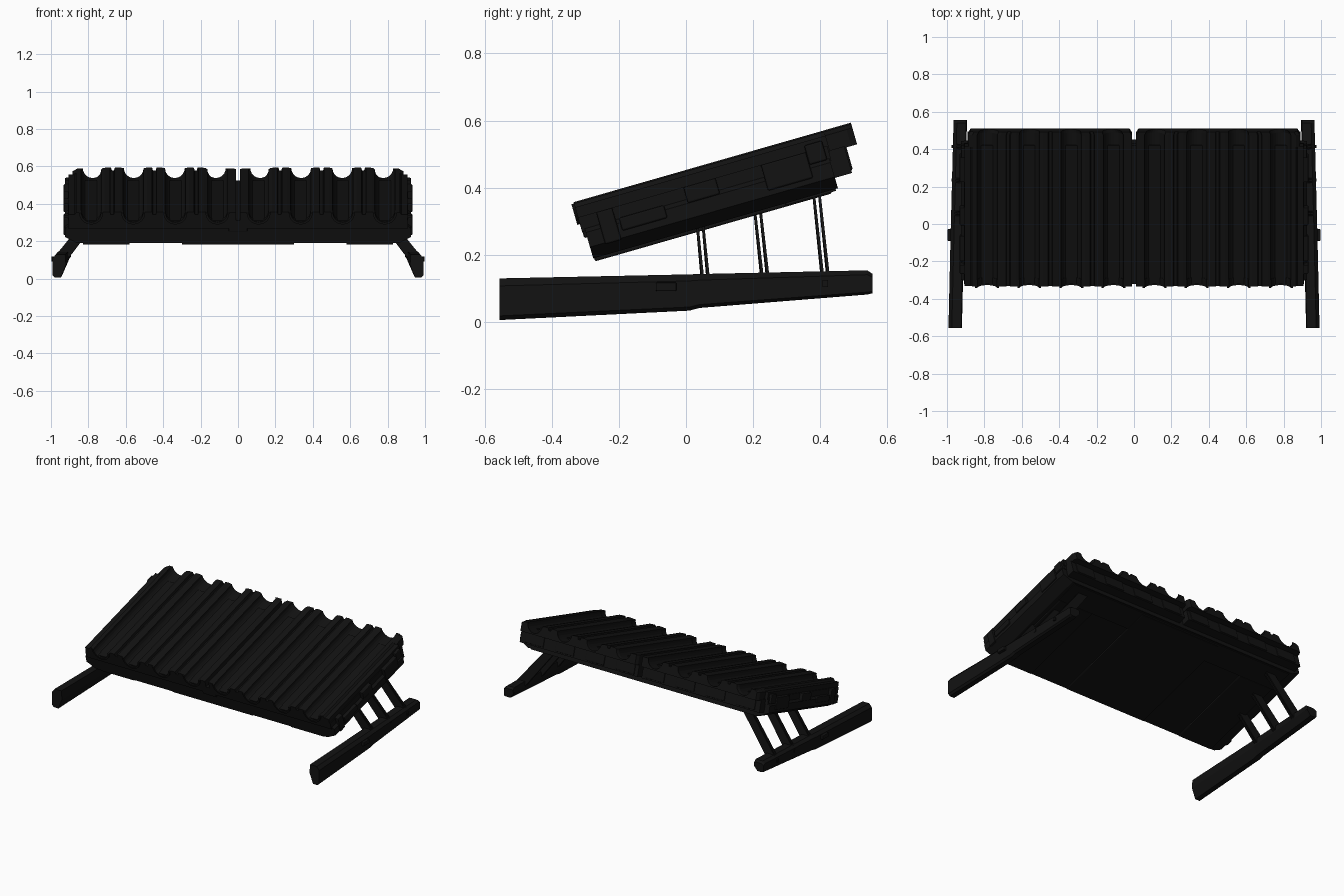
import bpy, bmesh, math
from mathutils import Matrix

if "Cube" in bpy.data.objects:
    bpy.data.objects.remove(bpy.data.objects["Cube"])

black = bpy.data.materials.new("black_metal")
black.diffuse_color = (0.006, 0.006, 0.006, 1)
black.use_nodes = True
black.node_tree.nodes["Principled BSDF"].inputs["Base Color"].default_value = black.diffuse_color

# Tilted frame of the rack: local x across, y up the slope, z out of the slope
TILT = Matrix.Translation((0, 0, 0.3)) @ Matrix.Rotation(math.radians(16), 4, 'X')
FLAT = Matrix.Identity(4)


def finish(name, bm, matrix=FLAT, bevel=0):
    bmesh.ops.recalc_face_normals(bm, faces=bm.faces[:])
    me = bpy.data.meshes.new(name)
    bm.transform(matrix)
    bm.to_mesh(me)
    bm.free()
    ob = bpy.data.objects.new(name, me)
    bpy.context.collection.objects.link(ob)
    me.materials.append(black)
    if bevel:
        m = ob.modifiers.new("bevel", 'BEVEL')
        m.width, m.segments = bevel, 2
    return ob


def loft(name, ring_a, ring_b, matrix=FLAT, bevel=0):
    """Closed solid between two matching rings of 3D points."""
    bm = bmesh.new()
    a = [bm.verts.new(p) for p in ring_a]
    b = [bm.verts.new(p) for p in ring_b]
    bm.faces.new(a)
    bm.faces.new(b)
    for i in range(len(a)):
        j = (i + 1) % len(a)
        bm.faces.new((a[i], a[j], b[j], b[i]))
    return finish(name, bm, matrix, bevel)


def along_y(name, xz, y0, y1, matrix=TILT, bevel=0):
    return loft(name, [(x, y0, z) for x, z in xz], [(x, y1, z) for x, z in xz], matrix, bevel)


def box(name, x0, x1, y0, y1, z0, z1, matrix=TILT, bevel=0):
    return along_y(name, [(x0, z0), (x1, z0), (x1, z1), (x0, z1)], y0, y1, matrix, bevel)


def arc(cx, cz, r, n=12):
    """Half circle below its centre, from left to right."""
    return [(cx - r * math.cos(math.pi * i / n), cz - r * math.sin(math.pi * i / n))
            for i in range(n + 1)]


# Rack body: wide chamfered slab, and a narrower layer above it
half = [(0.86, -0.030), (0.925, 0.005), (0.925, 0.05), (0.91, 0.062)]
along_y("rack_body", half + [(-x, z) for x, z in reversed(half)], -0.296, 0.462)
box("rack_upper_layer", -0.91, 0.91, -0.306, 0.466, 0.055, 0.10)

# Raised plates under the rack
box("underside_centre_plate", -0.30, 0.30, -0.293, 0.44, -0.040, -0.025, bevel=0.004)
box("underside_rear_band", -0.84, 0.84, 0.30, 0.455, -0.036, -0.025)

CHANNELS = [0.11, 0.335, 0.56, 0.785]
R, TOP = 0.054, 0.143
for s, side in ((-1, "left"), (1, "right")):
    # Corrugated deck: four round channels with grooved ridges between
    prof = [(0.012, 0.08), (0.012, TOP)]
    for i, c in enumerate(CHANNELS):
        prof += arc(c, TOP, R)
        if i < 3:
            m = c + 0.1125
            prof += [(m - 0.04, TOP + 0.004), (m - 0.012, TOP + 0.004), (m - 0.008, TOP - 0.012),
                     (m + 0.008, TOP - 0.012), (m + 0.012, TOP + 0.004), (m + 0.04, TOP + 0.004)]
    prof += [(0.865, TOP), (0.875, TOP - 0.012), (0.905, TOP - 0.012), (0.905, 0.08)]
    along_y(side + "_channel_deck", [(s * x, z) for x, z in prof], -0.306, 0.47)
    # Deck tail with rounded-off outer corners
    tail = [(min(x, 0.885), z) for x, z in prof[:-3]] + [(0.885, TOP - 0.012), (0.885, 0.08)]
    along_y(side + "_deck_tail", [(s * x, z) for x, z in tail], 0.468, 0.535)
    loft(side + "_deck_tail_end", [(s * x, 0.535, z) for x, z in tail],
         [(s * (0.45 + (x - 0.45) * 0.975), 0.553, z) for x, z in tail], TILT)

    # Gutter shells that line the channels and stick out at the front
    for i, c in enumerate(CHANNELS):
        shell = arc(c, TOP, R - 0.002) + arc(c, TOP, R + 0.010)[::-1]
        along_y(f"{side}_gutter_{i + 1}", [(s * x, z) for x, z in shell], -0.314, -0.27)
        box(f"{side}_tail_lug_{i + 1}", s * (c - 0.07), s * (c + 0.07), 0.46, 0.52, 0.01, 0.085,
            bevel=0.006)

    # Rear end block, underside plate, side panels
    box(side + "_rear_block", s * 0.015, s * 0.89, 0.455, 0.515, 0.002, 0.085)
    box(side + "_underside_plate", s * 0.58, s * 0.83, -0.293, 0.30, -0.040, -0.025, bevel=0.004)
    for i, (u0, u1, v0, v1) in enumerate(((-0.25, -0.20, 0.0, 0.10), (-0.19, -0.05, 0.025, 0.065),
                                          (0.02, 0.12, 0.05, 0.10), (0.26, 0.40, 0.02, 0.10))):
        box(f"{side}_side_panel_{i + 1}", s * 0.88, s * 0.932, u0, u1, v0, v1, bevel=0.005)
    box(side + "_rear_side_tab", s * 0.86, s * 0.925, 0.40, 0.455, 0.06, 0.12, bevel=0.005)

    # Ground runner: tapered beam, toed in towards the back, leaning inwards
    def section(y, x, z0, z1):
        return [(s * (x + dx), y, z0 + (z1 - z0) * t) for dx, t in
                ((-0.012, 0), (0.022, 0), (0.034, 0.1), (0.034, 0.82), (0.016, 1),
                 (-0.034, 1), (-0.038, 0.55))]
    rings = [section(-0.555, 0.958, 0.006, 0.130), section(0.01, 0.945, 0.034, 0.142),
             section(0.04, 0.944, 0.042, 0.143), section(0.54, 0.931, 0.082, 0.154),
             section(0.556, 0.931, 0.086, 0.143)]
    bm = bmesh.new()
    vs = [[bm.verts.new(p) for p in r] for r in rings]
    bm.faces.new(vs[0])
    bm.faces.new(vs[-1])
    for a, b in zip(vs, vs[1:]):
        for i in range(7):
            j = (i + 1) % 7
            bm.faces.new((a[i], a[j], b[j], b[i]))
    finish(side + "_runner", bm)
    box(side + "_runner_tab", s * 0.95, s * 0.998, -0.09, -0.028, 0.092, 0.118, FLAT, 0.004)

    # Three struts per side, each a pair of thin sloping plates
    for i, (y_foot, y_top, z_top) in enumerate(((0.057, 0.040, 0.285), (0.235, 0.210, 0.335),
                                                (0.415, 0.385, 0.390))):
        z_end = z_top + 0.02
        dx = (z_end - 0.125) / 1.25
        for k, off in enumerate((-0.008, 0.009)):
            def ring(y, x0, z0, x1, z1):
                y += off
                return [(s * x0, y - 0.004, z0), (s * x1, y - 0.004, z1),
                        (s * x1, y + 0.004, z1), (s * x0, y + 0.004, z0)]
            loft(f"{side}_strut_{i + 1}_plate_{k + 1}",
                 ring(y_foot, 0.905, 0.11, 0.962, 0.14),
                 ring(y_top, 0.905 - dx, z_end, 0.972 - dx, z_end))
        box(f"{side}_strut_bolt_{i + 1}", s * 0.93, s * 0.976, y_foot - 0.008, y_foot + 0.008,
            0.105, 0.125, FLAT)

# Small latch in the middle of the front face
box("front_latch", -0.05, 0.05, -0.305, -0.28, 0.035, 0.06, bevel=0.005)
